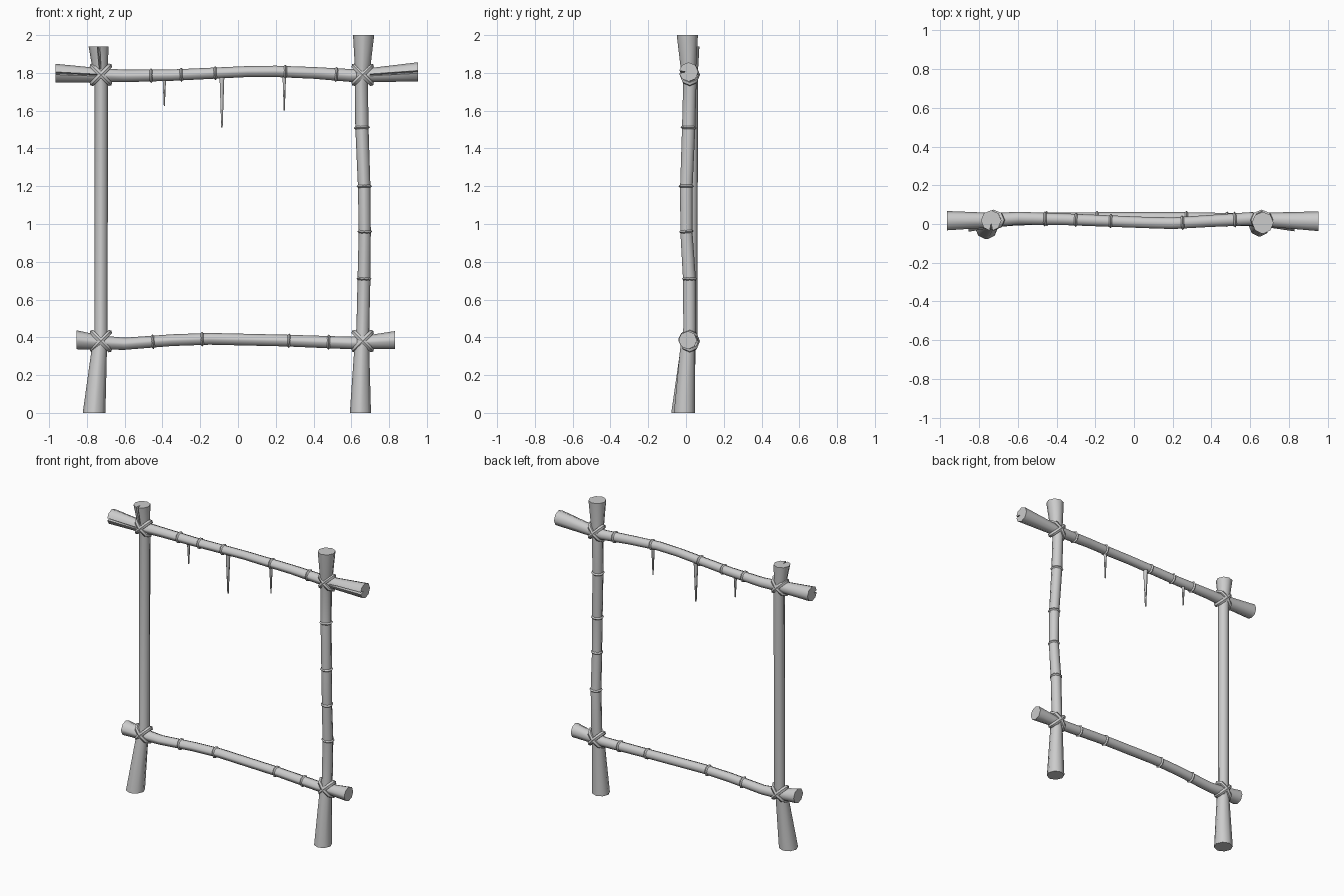
import bpy, bmesh, math
from mathutils import Vector

cube = bpy.data.objects.get("Cube")
if cube:
    bpy.data.objects.remove(cube)

GREY = (0.6, 0.6, 0.6, 1)
wood = bpy.data.materials.new("plain grey")
wood.use_nodes = True
wood.diffuse_color = GREY
wood.node_tree.nodes["Principled BSDF"].inputs["Base Color"].default_value = GREY


def finish(obj, name, angle):
    obj.name = name
    obj.data.materials.append(wood)
    bpy.ops.object.select_all(action="DESELECT")
    obj.select_set(True)
    bpy.context.view_layer.objects.active = obj
    bpy.ops.object.shade_smooth_by_angle(angle=math.radians(angle))
    return obj


def pole(name, axis, path, splits=(), sides=8):
    """Loft rings of (x, y, z, radius); split ends get a narrow wedge on the front."""
    front = -math.pi / 2
    angles = [front - 0.14, front, front + 0.14]
    angles += [front + math.tau * i / sides for i in range(1, sides)]
    bm = bmesh.new()
    rings = []
    for k, (x, y, z, r) in enumerate(path):
        ring = []
        for i, a in enumerate(angles):
            rad = r * 0.25 if i == 1 and k in splits else r
            u, v = rad * math.cos(a), rad * math.sin(a)
            off = Vector((u, v, 0)) if axis == "z" else Vector((0, v, -u))
            ring.append(bm.verts.new(Vector((x, y, z)) + off))
        rings.append(ring)
    n = len(angles)
    for a, b in zip(rings, rings[1:]):
        for i in range(n):
            j = (i + 1) % n
            bm.faces.new((a[i], a[j], b[j], b[i]))
    bm.faces.new(rings[0])
    bm.faces.new(rings[-1])
    bmesh.ops.recalc_face_normals(bm, faces=bm.faces)
    mesh = bpy.data.meshes.new(name)
    bm.to_mesh(mesh)
    bm.free()
    obj = bpy.data.objects.new(name, mesh)
    bpy.context.collection.objects.link(obj)
    return finish(obj, name, 50)


def knots(name, axis, path, stations):
    """Thin raised rings around a pole."""
    c = 2 if axis == "z" else 0
    for s in stations:
        for a, b in zip(path, path[1:]):
            if a[c] <= s <= b[c]:
                p = Vector(a).lerp(Vector(b), (s - a[c]) / (b[c] - a[c]))
                d = (Vector(b) - Vector(a)).xyz
                bpy.ops.mesh.primitive_torus_add(
                    major_segments=8, minor_segments=4, major_radius=p.w,
                    minor_radius=0.008, location=p.xyz,
                    rotation=d.to_track_quat("Z", "Y").to_euler())
                finish(bpy.context.object, name, 50)
                break


# Upright posts
left_post = [(-0.762, -0.018, 0, 0.06), (-0.735, 0.01, 0.33, 0.041),
             (-0.725, 0.026, 0.43, 0.035), (-0.724, 0.028, 1.74, 0.035),
             (-0.73, 0.024, 1.82, 0.04), (-0.738, 0.018, 1.94, 0.053)]
right_post = [(0.648, -0.008, 0, 0.056), (0.655, 0.008, 0.33, 0.04),
              (0.661, 0.02, 0.45, 0.034), (0.667, 0.018, 0.71, 0.034),
              (0.671, 0.002, 0.96, 0.032), (0.668, 0.002, 1.2, 0.033),
              (0.656, 0.014, 1.51, 0.035), (0.653, 0.02, 1.74, 0.035),
              (0.66, 0.012, 1.84, 0.042), (0.665, 0.007, 2, 0.056)]
pole("left_post", "z", left_post, splits=(5,))
pole("right_post", "z", right_post)
knots("post_knot", "z", right_post, (0.71, 0.96, 1.2, 1.51))

# Cross beams
top_beam = [(-0.965, 0.017, 1.798, 0.05), (-0.72, 0.02, 1.787, 0.037),
            (-0.6, 0.03, 1.784, 0.033), (-0.35, 0.024, 1.788, 0.03),
            (0.05, 0.008, 1.807, 0.029), (0.2, 0.004, 1.808, 0.03),
            (0.4, 0.016, 1.8, 0.031), (0.6, 0.027, 1.786, 0.034),
            (0.7, 0.022, 1.789, 0.037), (0.952, 0.014, 1.805, 0.051)]
low_beam = [(-0.855, 0.01, 0.387, 0.05), (-0.72, 0.02, 0.372, 0.037),
            (-0.6, 0.025, 0.366, 0.032), (-0.35, 0.028, 0.385, 0.031),
            (-0.15, 0.03, 0.392, 0.031), (0.25, 0.03, 0.383, 0.031),
            (0.6, 0.022, 0.37, 0.033), (0.7, 0.018, 0.376, 0.037),
            (0.83, 0.01, 0.385, 0.048)]
pole("top_beam", "x", top_beam, splits=(0, 9))
pole("lower_beam", "x", low_beam)
knots("top_beam_knot", "x", top_beam, (-0.46, -0.3, -0.12, 0.25, 0.52))
knots("lower_beam_knot", "x", low_beam, (-0.45, -0.19, 0.27, 0.48))

# Crossed lashings at the four joints
for x, z in ((-0.726, 0.38), (0.66, 0.38), (-0.726, 1.79), (0.66, 1.79)):
    for tilt in (-1, 1):
        bpy.ops.mesh.primitive_torus_add(
            major_segments=8, minor_segments=6, major_radius=0.06,
            minor_radius=0.015, location=(x, 0.02, z),
            rotation=(0, tilt * math.pi / 4, 0))
        lashing = bpy.context.object
        lashing.scale = (1.05, 0.72, 1)
        finish(lashing, "joint_lashing", 50)

# Hanging spikes under the top beam
for x, y, top, tip, r in ((-0.39, 0.025, 1.78, 1.625, 0.011),
                          (-0.085, 0.014, 1.79, 1.51, 0.015),
                          (0.245, 0.006, 1.79, 1.6, 0.011)):
    bpy.ops.mesh.primitive_cone_add(
        vertices=6, radius1=r * 0.3, radius2=r, depth=top - tip,
        location=(x, y, (top + tip) / 2))
    finish(bpy.context.object, "hanging_spike", 65)
